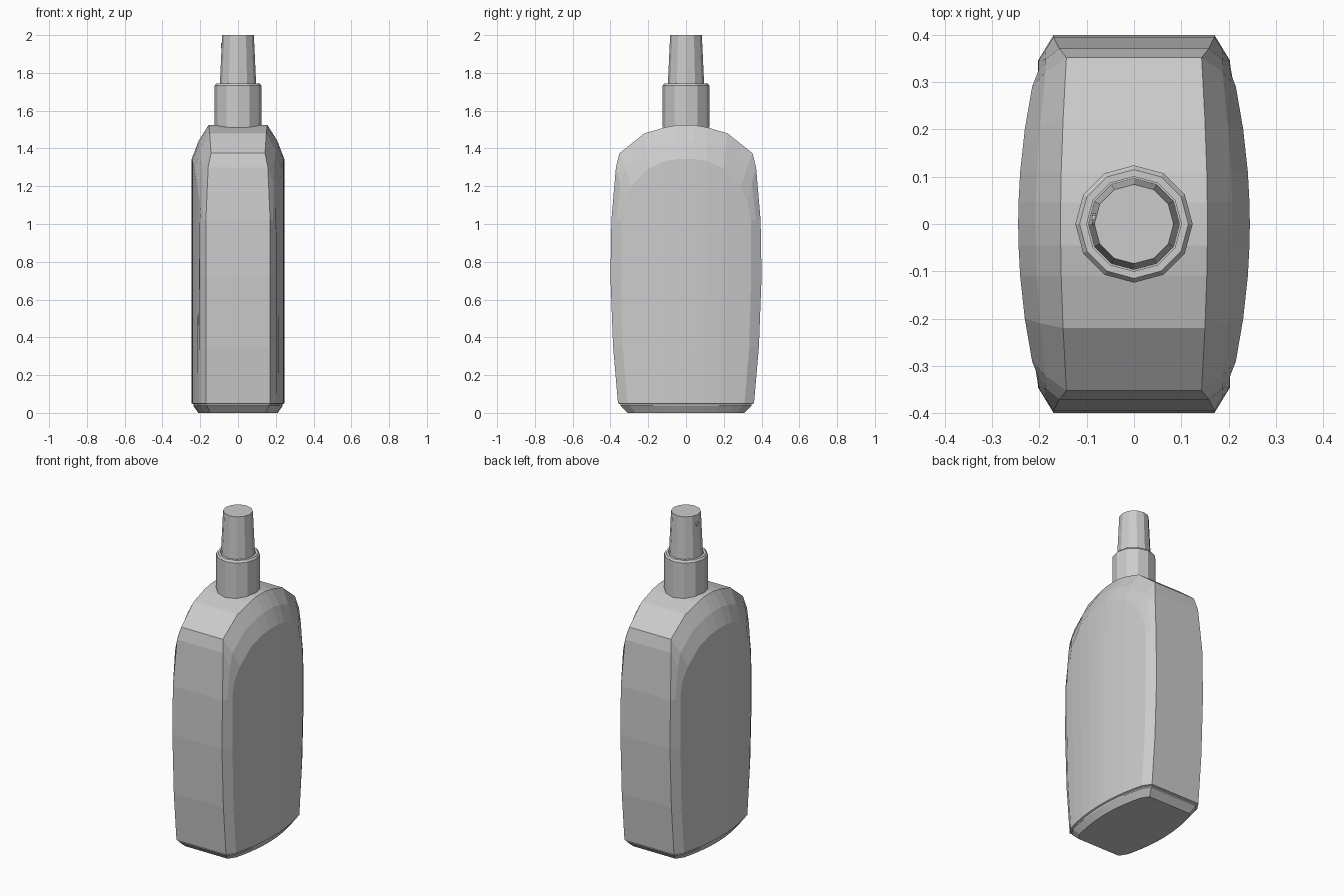
import bpy, bmesh, math

if "Cube" in bpy.data.objects:
    bpy.data.objects.remove(bpy.data.objects["Cube"])


def make_object(name, bm):
    bmesh.ops.recalc_face_normals(bm, faces=bm.faces[:])
    mesh = bpy.data.meshes.new(name)
    bm.to_mesh(mesh)
    bm.free()
    obj = bpy.data.objects.new(name, mesh)
    bpy.context.collection.objects.link(obj)
    return obj


def panel_x(y):
    # Bulge of the broad side panel
    return 0.245 - 0.35 * y * y


# Bottle body: one quarter, mirrored across x and y
# outer rim (x, y, z) from the crown down to the base
rim = [(.155, 0, 1.525), (.155, .045, 1.524), (.154, .11, 1.512), (.15, .22, 1.48),
       (.143, .352, 1.375), (.158, .371, 1.30), (.17, .395, 1.02),
       (.17, .40, .72), (.17, .386, .35), (.17, .36, .05)]
# inner edge of the broad panel (y, z), matching the rim
inner = [(0, 1.345), (.045, 1.344), (.11, 1.333), (.20, 1.295), (.29, 1.20),
         (.325, 1.12), (.345, 1.02), (.345, .72), (.335, .35), (.31, .05)]
base_y = [0, .04, .10, .18, .26]

bm = bmesh.new()
V = bm.verts.new
O = [V(p) for p in rim]
P = [V((0, p[1], p[2])) for p in rim]
I = [V((panel_x(y * .4 / rim[k][1] if k > 4 else y), y, z))
     for k, (y, z) in enumerate(inner)]
M = []
for k, (o, i) in enumerate(zip(O, I)):
    c = (o.co + i.co) / 2
    if k < 6:
        c.x += .008
        c.z += .006
    M.append(V(c))

for a, b in ((P, O), (O, M), (M, I)):
    for k in range(len(rim) - 1):
        bm.faces.new((a[k], a[k + 1], b[k + 1], b[k]))

# broad panel in vertical strips
B = [V((panel_x(y * 1.11), y, .05)) for y in base_y]
for k in range(4):
    bm.faces.new((I[k], I[k + 1], B[k + 1], B[k]))
bm.faces.new(I[4:] + [B[4]])

# stepped foot
ring = [P[-1], O[-1], M[-1], I[-1]] + B[::-1]
first = [v.co.copy() for v in ring]
for z, s in ((.046, .965), (.038, .965), (0, .86)):
    new = [V((c.x * s, c.y * s, z)) for c in first]
    for k in range(len(ring) - 1):
        bm.faces.new((ring[k], ring[k + 1], new[k + 1], new[k]))
    ring = new
bm.faces.new(ring + [V((0, 0, 0))])

body = make_object("bottle_body", bm)
mirror = body.modifiers.new("mirror", 'MIRROR')
mirror.use_axis = (True, True, False)


def lathe(name, profile, sides=12):
    # Closed faceted solid from (radius, z) pairs
    bm = bmesh.new()
    rings = [[bm.verts.new((r * math.sin(math.tau * k / sides),
                            r * math.cos(math.tau * k / sides), z))
              for k in range(sides)] for r, z in profile]
    for a, b in zip(rings, rings[1:]):
        for k in range(sides):
            n = (k + 1) % sides
            bm.faces.new((a[k], a[n], b[n], b[k]))
    bm.faces.new(rings[0])
    bm.faces.new(rings[-1])
    return make_object(name, bm)


# Collar and tapered spray head
lathe("collar", [(.124, 1.51), (.124, 1.732), (.115, 1.744), (.10, 1.744), (.10, 1.73)])
lathe("spray_head", [(.097, 1.72), (.084, 2.0)])

# Small spray outlet on the left side of the head
outlet = lathe("spray_outlet", [(.012, 0), (.012, .012)], 8)
outlet.rotation_euler = (0, -math.pi / 2, 0)
outlet.location = (-.077, .01, 1.945)
